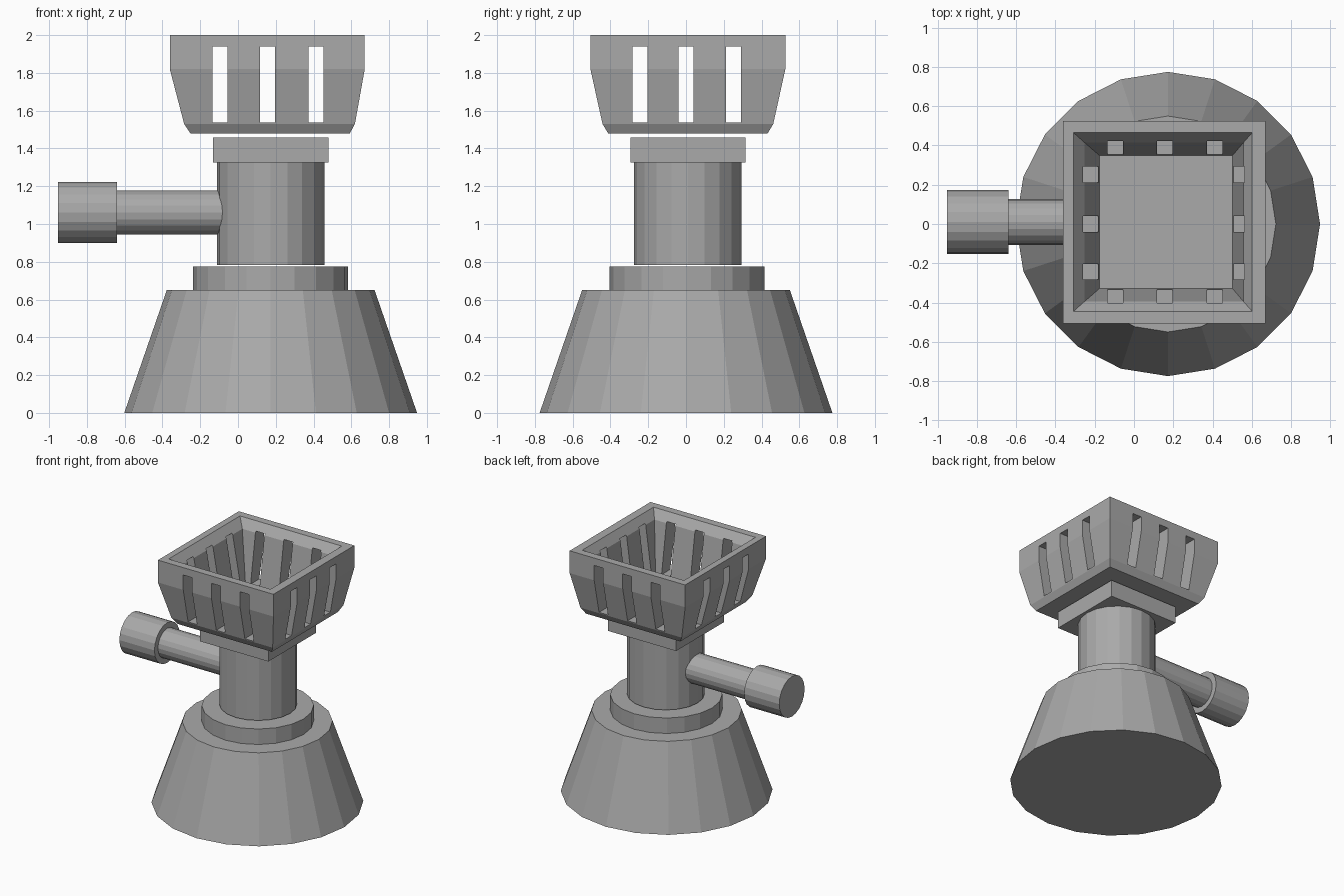
import bpy
import bmesh
import math
from mathutils import Matrix, Vector

default = bpy.data.objects.get("Cube")
if default:
    bpy.data.objects.remove(default, do_unlink=True)

grey = bpy.data.materials.new("plain_grey")
grey.use_nodes = True
grey.diffuse_color = (0.4, 0.4, 0.4, 1)
grey.node_tree.nodes["Principled BSDF"].inputs["Base Color"].default_value = (0.4, 0.4, 0.4, 1)

CX, CY = 0.173, 0.01   # axis of the column
SIDES = 20


def finish(name, bm):
    bmesh.ops.recalc_face_normals(bm, faces=bm.faces[:])
    mesh = bpy.data.meshes.new(name)
    bm.to_mesh(mesh)
    bm.free()
    mesh.materials.append(grey)
    obj = bpy.data.objects.new(name, mesh)
    bpy.context.collection.objects.link(obj)
    return obj


def upright(name, r1, r2, z1, z2, y=CY):
    bm = bmesh.new()
    bmesh.ops.create_cone(bm, cap_ends=True, segments=SIDES, radius1=r1, radius2=r2,
                          depth=z2 - z1, matrix=Matrix.Translation((CX, y, (z1 + z2) / 2)))
    return finish(name, bm)


def sideways(name, r, x1, x2, z):
    bm = bmesh.new()
    place = Matrix.Translation(((x1 + x2) / 2, CY, z)) @ Matrix.Rotation(math.pi / 2, 4, "Y")
    bmesh.ops.create_cone(bm, cap_ends=True, segments=SIDES, radius1=r, radius2=r,
                          depth=x2 - x1, matrix=place)
    return finish(name, bm)


def boxes(name, items):
    bm = bmesh.new()
    for centre, size in items:
        bmesh.ops.create_cube(bm, size=1, matrix=Matrix.Translation(centre)
                              @ Matrix.Diagonal(Vector(size)).to_4x4())
    return finish(name, bm)


# Base, collar, column and square plate
upright("base", 0.775, 0.55, 0, 0.65, 0)
upright("collar", 0.41, 0.41, 0.65, 0.775, 0.005)
upright("column", 0.284, 0.284, 0.783, 1.326)
boxes("top_plate", [((CX, CY, 1.392), (0.61, 0.61, 0.134))])

# Side handle
sideways("handle_rod", 0.117, -0.66, 0.0, 1.061)
sideways("handle_knob", 0.162, -0.953, -0.64, 1.061)

# Square basket: rings run up the outside and down the inside (z, half width, centre x)
rings = [(1.478, 0.421, 0.17), (1.53, 0.452, 0.167), (1.82, 0.516, 0.155), (2.0, 0.516, 0.155),
         (2.0, 0.455, 0.147), (1.93, 0.405, 0.153), (1.5, 0.338, 0.163)]
bm = bmesh.new()
loops = [[bm.verts.new((cx + sx * h, CY + sy * h, z))
          for sx, sy in ((-1, -1), (1, -1), (1, 1), (-1, 1))] for z, h, cx in rings]
for low, high in zip(loops, loops[1:]):
    for i in range(4):
        j = (i + 1) % 4
        bm.faces.new((low[i], low[j], high[j], high[i]))
bm.faces.new(loops[0])
bm.faces.new(loops[-1])
basket = finish("basket", bm)

# Three slots through each wall
slot_z, slot_h, slot_w = 1.739, 0.402, 0.08
cutters = [
    boxes("slot_cutter_front_back",
          [((x, CY, slot_z), (slot_w, 1.6, slot_h)) for x in (-0.095, 0.157, 0.412)]),
    boxes("slot_cutter_sides",
          [((CX, y, slot_z), (1.6, slot_w, slot_h)) for y in (-0.243, 0.0, 0.252)]),
]
bpy.context.view_layer.objects.active = basket
for cutter in cutters:
    cutter.hide_render = True
    cut = basket.modifiers.new("slots", "BOOLEAN")
    cut.operation = "DIFFERENCE"
    cut.solver = "EXACT"
    cut.object = cutter
    bpy.ops.object.modifier_apply(modifier=cut.name)
    bpy.data.objects.remove(cutter, do_unlink=True)
